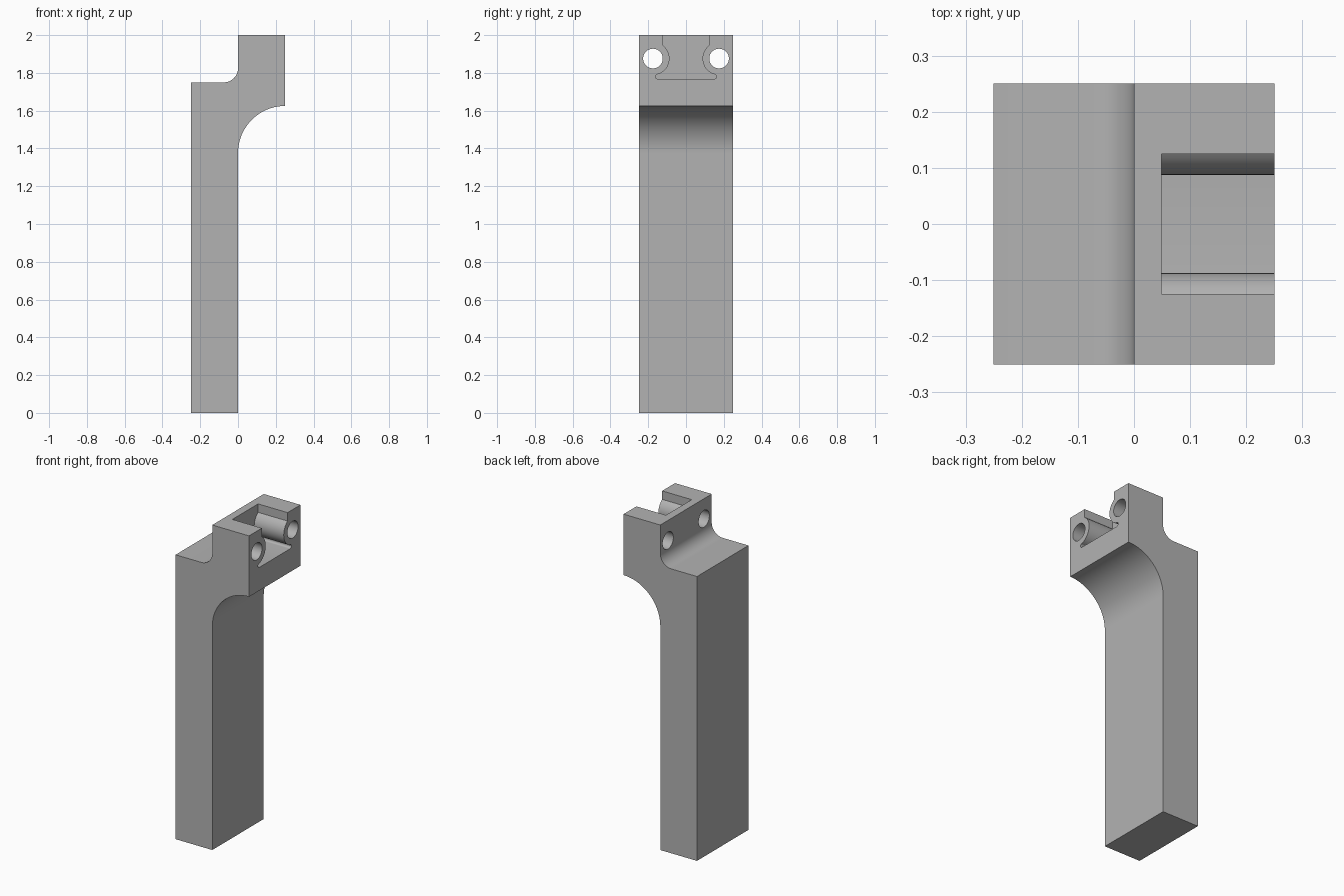
import bpy, bmesh
from math import cos, sin, radians
from mathutils import Vector

cube = bpy.data.objects.get("Cube")
if cube:
    bpy.data.objects.remove(cube, do_unlink=True)

grey = bpy.data.materials.new("plain grey")
grey.use_nodes = True
grey.diffuse_color = (0.45, 0.45, 0.45, 1)
grey.node_tree.nodes["Principled BSDF"].inputs["Base Color"].default_value = grey.diffuse_color


def arc(cx, cz, radius, start, end, steps):
    angles = [radians(start + (end - start) * i / steps) for i in range(steps + 1)]
    return [(cx + radius * cos(a), cz + radius * sin(a)) for a in angles]


def extrude(name, points, to_3d, direction):
    """Solid made by sweeping a closed profile along a straight line."""
    bm = bmesh.new()
    face = bm.faces.new([bm.verts.new(to_3d(u, v)) for u, v in points])
    result = bmesh.ops.extrude_face_region(bm, geom=[face])
    moved = [g for g in result["geom"] if isinstance(g, bmesh.types.BMVert)]
    bmesh.ops.translate(bm, verts=moved, vec=Vector(direction))
    bmesh.ops.recalc_face_normals(bm, faces=bm.faces)
    mesh = bpy.data.meshes.new(name)
    bm.to_mesh(mesh)
    bm.free()
    mesh.materials.append(grey)
    obj = bpy.data.objects.new(name, mesh)
    bpy.context.collection.objects.link(obj)
    return obj


def cut(target, cutter):
    cutter.hide_render = True
    mod = target.modifiers.new("cut", 'BOOLEAN')
    mod.operation = 'DIFFERENCE'
    mod.solver = 'EXACT'
    mod.object = cutter
    bpy.context.view_layer.objects.active = target
    bpy.ops.object.modifier_apply(modifier=mod.name)
    bpy.data.objects.remove(cutter, do_unlink=True)


# Upright post with a filleted shoulder and a curved overhanging head
outline = [(-0.25, 0), (0, 0)]
outline += arc(0.25, 1.375, 0.25, 180, 90, 32)
outline += [(0.25, 2), (0, 2)]
outline += arc(-0.075, 1.825, 0.075, 0, -90, 16)
outline += [(-0.25, 1.75)]
post = extrude("bracket_post", outline, lambda x, z: (x, -0.25, z), (0, 0.5, 0))

# Open pocket: straight mouth, waist around each hole, undercut foot
HOLE_Y, HOLE_Z = 0.175, 1.876
side = [(0.125, 2.1)]
side += arc(HOLE_Y, HOLE_Z, 0.0875, 124.85, 252, 24)
side += arc(0.149, 1.7805, 0.0125, 85, -90, 10)
pocket_outline = side + [(-y, z) for y, z in reversed(side)]
cut(post, extrude("pocket_cutter", pocket_outline, lambda y, z: (0.049, y, z), (0.4, 0, 0)))

# Bolt holes through the head
for s in (-1, 1):
    circle = arc(s * HOLE_Y, HOLE_Z, 0.052, 0, 360, 40)[:-1]
    cut(post, extrude("hole_cutter", circle, lambda y, z: (-0.1, y, z), (0.6, 0, 0)))

bpy.ops.object.select_all(action='DESELECT')
post.select_set(True)
bpy.context.view_layer.objects.active = post
bpy.ops.object.shade_smooth_by_angle(angle=radians(25))
